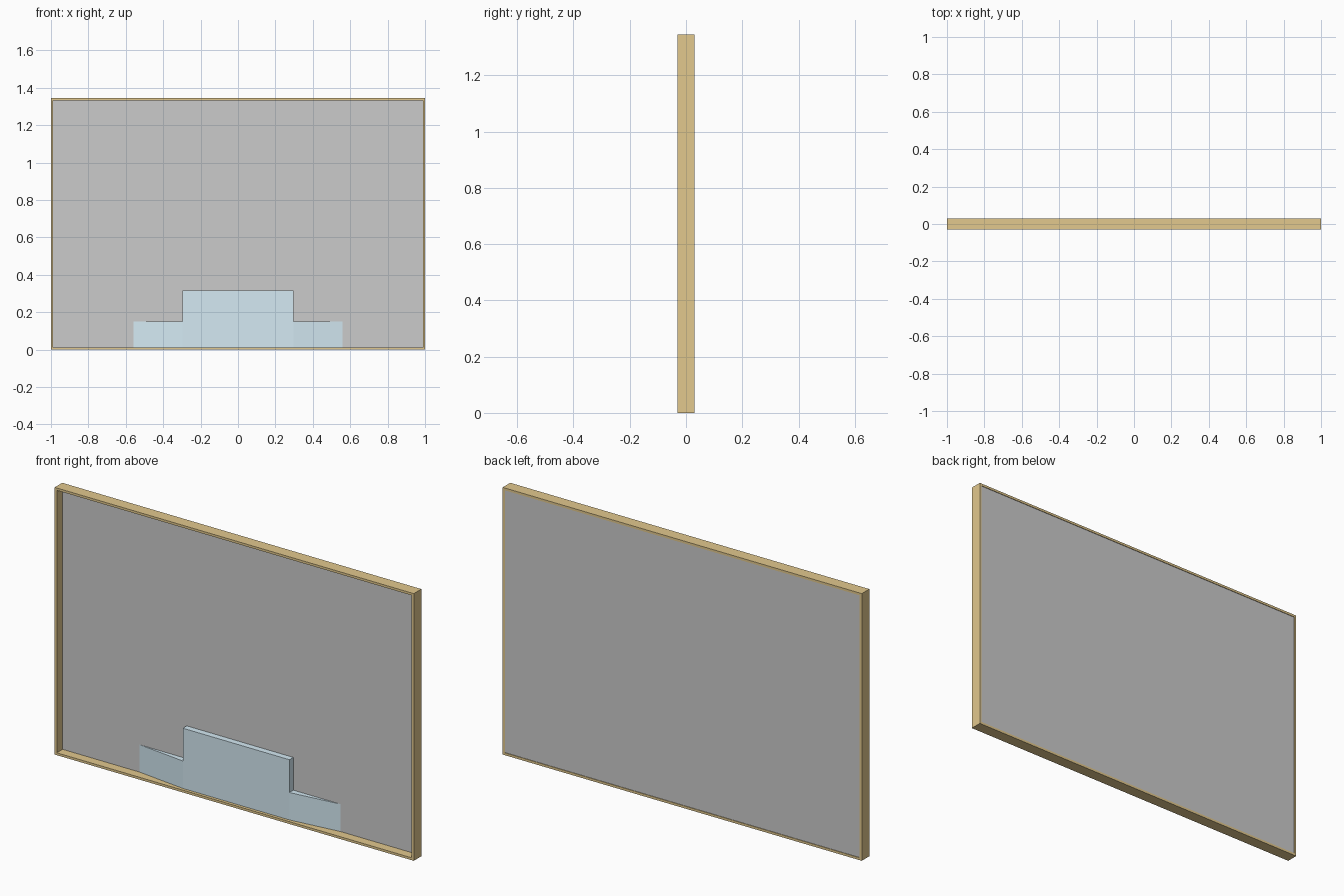
import bpy, bmesh

if "Cube" in bpy.data.objects:
    bpy.data.objects.remove(bpy.data.objects["Cube"])

W, H, D, RIM = 1.0, 1.345, 0.03, 0.012
PANEL_FRONT, PANEL_BACK = 0.016, 0.027


def material(name, color):
    m = bpy.data.materials.new(name)
    m.diffuse_color = color
    m.use_nodes = True
    m.node_tree.nodes["Principled BSDF"].inputs["Base Color"].default_value = m.diffuse_color
    return m


def finish(name, bm, mat=None):
    bmesh.ops.recalc_face_normals(bm, faces=bm.faces)
    me = bpy.data.meshes.new(name)
    bm.to_mesh(me)
    bm.free()
    ob = bpy.data.objects.new(name, me)
    bpy.context.collection.objects.link(ob)
    if mat:
        me.materials.append(mat)
    return ob


def prism(name, outline, z0, z1, mat=None):
    """Extrude a plan-view outline (x, y) from z0 up to z1."""
    bm = bmesh.new()
    face = bm.faces.new([bm.verts.new((x, y, z0)) for x, y in outline])
    top = bmesh.ops.extrude_face_region(bm, geom=[face])["geom"]
    for v in top:
        if isinstance(v, bmesh.types.BMVert):
            v.co.z = z1
    return finish(name, bm, mat)


def rect(x, y0, y1):
    return [(-x, y0), (x, y0), (x, y1), (-x, y1)]


wood = material("wood", (0.76, 0.58, 0.27, 1))
blue = material("pale_blue", (0.66, 0.82, 0.90, 1))

# Frame: four loops (outer/inner, front/back) bridged into a closed ring
bm = bmesh.new()
loops = []
for inset, y in ((0, -D), (0, D), (RIM, D), (RIM, -D)):
    x, z0, z1 = W - inset, inset, H - inset
    loops.append([bm.verts.new((px, y, pz))
                  for px, pz in ((-x, z0), (x, z0), (x, z1), (-x, z1))])
for i in range(4):
    a, b = loops[i], loops[(i + 1) % 4]
    for j in range(4):
        k = (j + 1) % 4
        bm.faces.new((a[j], a[k], b[k], b[j]))
finish("frame", bm, wood)

# Recessed panel
prism("panel", rect(W - RIM, PANEL_FRONT, PANEL_BACK), RIM, H - RIM)

# Stepped block against the panel
FRONT = -0.015
prism("centre_block", rect(0.297, FRONT, PANEL_FRONT), RIM, 0.315, blue)

# Low wings tapering back into the panel
for side, label in ((-1, "left"), (1, "right")):
    prism(label + "_wing", [(side * 0.297, FRONT), (side * 0.56, PANEL_FRONT),
                            (side * 0.297, PANEL_FRONT)], RIM, 0.15, blue)
